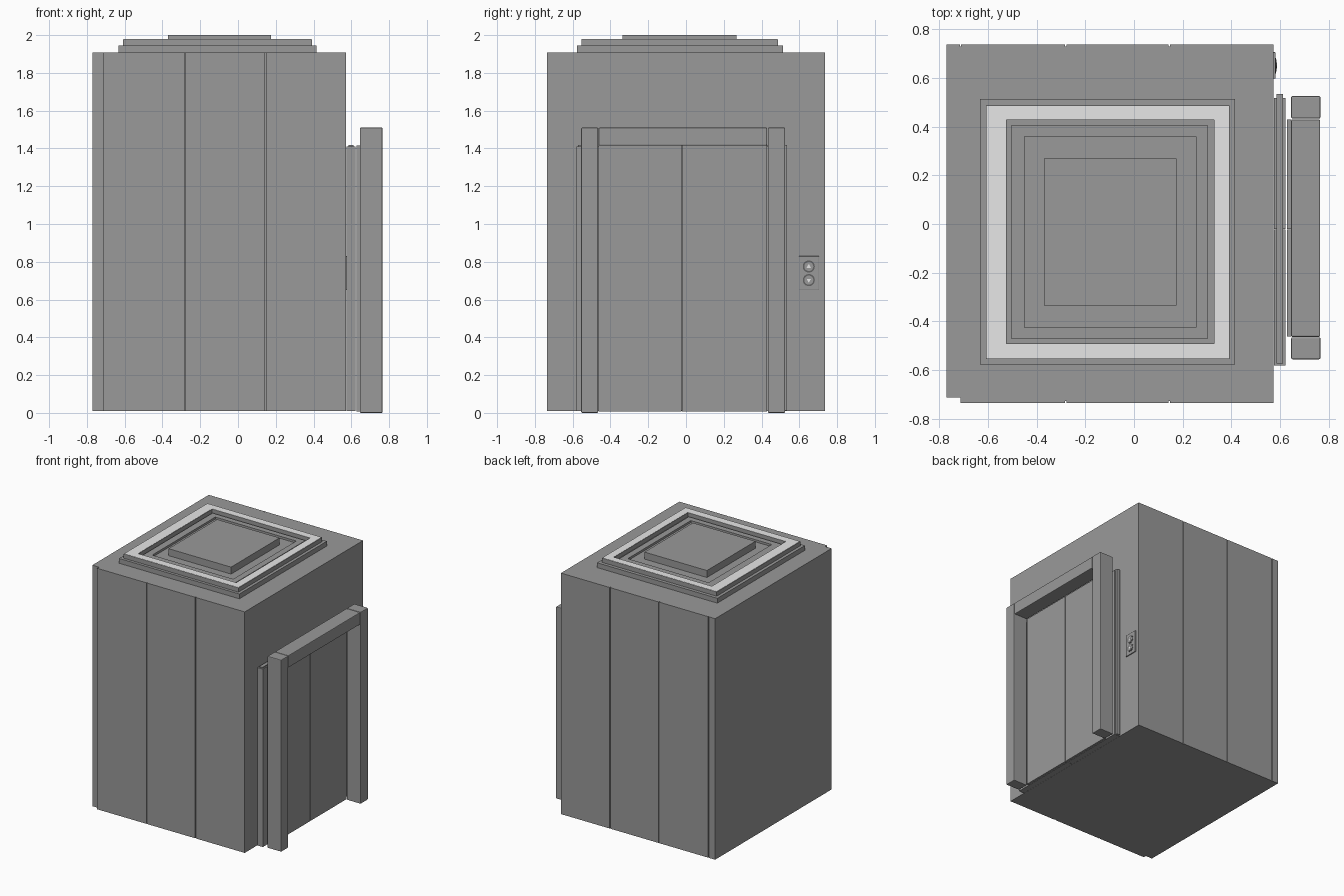
import bpy, bmesh, math

if "Cube" in bpy.data.objects:
    bpy.data.objects.remove(bpy.data.objects["Cube"])

def material(name, v):
    m = bpy.data.materials.new(name)
    m.diffuse_color = (v, v, v, 1)
    m.use_nodes = True
    m.node_tree.nodes["Principled BSDF"].inputs["Base Color"].default_value = m.diffuse_color
    return m

GREY = material("grey metal", 0.32)
LIGHT = material("light panel", 0.8)
DARK = material("dark metal", 0.12)

def finish(bm, name, mat, bevel=0.0):
    bmesh.ops.recalc_face_normals(bm, faces=bm.faces)
    me = bpy.data.meshes.new(name)
    bm.to_mesh(me)
    bm.free()
    ob = bpy.data.objects.new(name, me)
    bpy.context.collection.objects.link(ob)
    me.materials.append(mat)
    if bevel:
        mod = ob.modifiers.new("Bevel", 'BEVEL')
        mod.width = bevel
        mod.segments = 2
    return ob

def box(name, x, y, z, mat=GREY, bevel=0.0):
    bm = bmesh.new()
    bmesh.ops.create_cube(bm, size=1)
    for v in bm.verts:
        for i, (a, b) in enumerate((x, y, z)):
            v.co[i] = a if v.co[i] < 0 else b
    return finish(bm, name, mat, bevel)

def prism(name, pts, offset, mat=GREY):
    bm = bmesh.new()
    f = bm.faces.new([bm.verts.new(p) for p in pts])
    r = bmesh.ops.extrude_face_region(bm, geom=[f])
    verts = [g for g in r["geom"] if isinstance(g, bmesh.types.BMVert)]
    bmesh.ops.translate(bm, verts=verts, vec=offset)
    return finish(bm, name, mat)

def frame(name, outer, inner, z0, z1, mat=GREY):
    """Rectangular ring; outer and inner are (x0, x1, y0, y1)."""
    bm = bmesh.new()
    loops = []
    for (x0, x1, y0, y1), z in ((outer, z0), (outer, z1), (inner, z1), (inner, z0)):
        loops.append([bm.verts.new((x, y, z)) for x, y in
                      ((x0, y0), (x1, y0), (x1, y1), (x0, y1))])
    for k in range(4):
        a, b = loops[k], loops[(k + 1) % 4]
        for i in range(4):
            j = (i + 1) % 4
            bm.faces.new((a[i], a[j], b[j], b[i]))
    return finish(bm, name, mat)

# Cabin shell: plan outline with panel seams on front and back
def seam(x, y, inward):
    return [(x - .003, y), (x - .003, y + inward), (x + .003, y + inward), (x + .003, y)]

seams = (-0.28, 0.145)
plan = [(-0.77, -0.712), (-0.712, -0.712), (-0.712, -0.735)]
for s in seams:
    plan += seam(s, -0.735, 0.008)
plan += [(0.573, -0.735), (0.573, 0.737)]
for s in reversed(seams):
    plan += seam(s, 0.737, -0.008)[::-1]
plan += seam(-0.712, 0.737, -0.008)[::-1] + [(-0.77, 0.737)]
prism("cabin_shell", [(x, y, 0.01) for x, y in plan], (0, 0, 1.897))

# Stepped roof hatch
box("roof_base_plate", (-0.632, 0.415), (-0.576, 0.513), (1.905, 1.945))
ring_inner = (-0.526, 0.33, -0.493, 0.429)
frame("roof_light_ring", (-0.606, 0.39, -0.552, 0.485), ring_inner, 1.94, 1.98, LIGHT)
frame("roof_ring_skirt", (-0.608, 0.392, -0.554, 0.487),
      (-0.604, 0.388, -0.55, 0.483), 1.94, 1.978)
frame("roof_ring_lining", (-0.529, 0.333, -0.496, 0.432),
      (-0.524, 0.328, -0.491, 0.427), 1.94, 1.979)
frame("roof_inner_frame", (-0.505, 0.304, -0.469, 0.404),
      (-0.45, 0.255, -0.424, 0.36), 1.94, 1.962)
box("roof_centre_slab", (-0.37, 0.174), (-0.335, 0.268), (1.94, 2.0))

# Inner sliding doors, in layers
for name, y in (("left", (-0.58, -0.023)), ("right", (-0.021, 0.518))):
    box("inner_door_" + name, (0.574, 0.622), y, (0.01, 1.41))
box("inner_door_core", (0.584, 0.612), (-0.572, 0.534), (0.012, 1.418))

# Outer doors with a central split
for name, y in (("left", (-0.462, -0.0235)), ("right", (-0.0205, 0.428))):
    box("outer_door_" + name, (0.628, 0.645), y, (0.008, 1.415))

# Door frame
for name, y in (("left", (-0.555, -0.465)), ("right", (0.433, 0.525))):
    box("frame_post_" + name, (0.645, 0.765), y, (0.0, 1.51), GREY, 0.005)
box("frame_lintel", (0.645, 0.764), (-0.463, 0.429), (1.415, 1.51), GREY, 0.005)

# Call panel with two round buttons and arrow marks
box("call_panel", (0.57, 0.581), (0.597, 0.705), (0.65, 0.83), GREY, 0.003)

def disc(name, z, r, x0, x1, mat):
    pts = [(x0, 0.65 + r * math.cos(t), z + r * math.sin(t))
           for t in (i * math.tau / 24 for i in range(24))]
    prism(name, pts, (x1 - x0, 0, 0), mat)

for name, z, d in (("up", 0.775, 1), ("down", 0.703, -1)):
    disc("button_rim_" + name, z, 0.032, 0.578, 0.583, DARK)
    disc("button_" + name, z, 0.024, 0.579, 0.585, GREY)
    tri = [(0.582, 0.65 + 0.014 * math.cos(a), z + d * 0.014 * math.sin(a))
           for a in (math.pi / 2 + i * math.tau / 3 for i in range(3))]
    prism("arrow_" + name, tri, (0.004, 0, 0), LIGHT)
